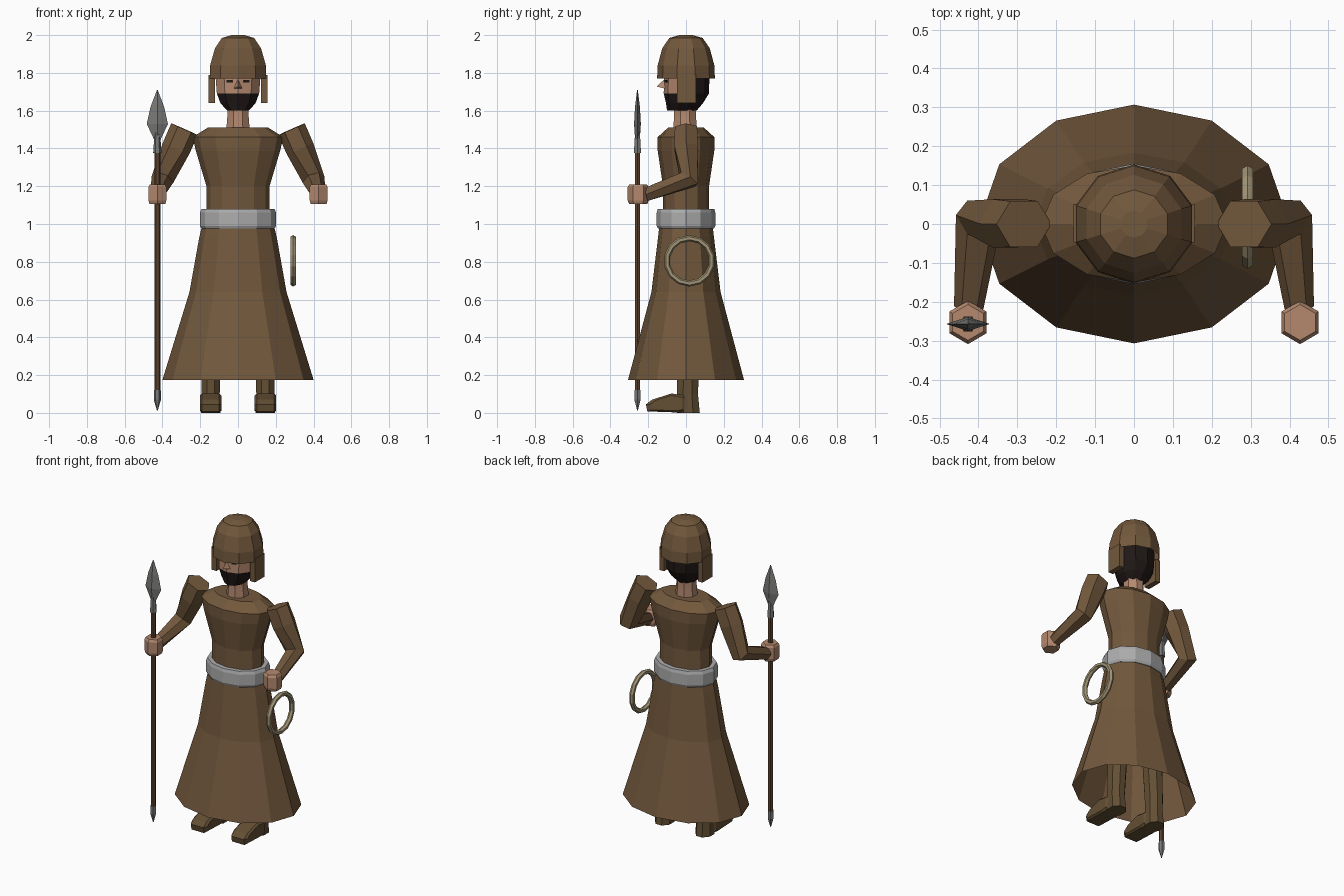
import bpy, bmesh, math
from mathutils import Vector

if "Cube" in bpy.data.objects:
    bpy.data.objects.remove(bpy.data.objects["Cube"])


def material(name, rgb):
    m = bpy.data.materials.new(name)
    m.diffuse_color = (*rgb, 1)
    m.use_nodes = True
    m.node_tree.nodes["Principled BSDF"].inputs["Base Color"].default_value = m.diffuse_color
    return m


BROWN = material("brown cloth", (0.17, 0.098, 0.046))
SHOE = material("dark brown leather", (0.125, 0.078, 0.034))
SKIN = material("skin", (0.46, 0.25, 0.158))
HAIR = material("dark hair", (0.014, 0.009, 0.008))
BELT = material("light grey belt", (0.42, 0.42, 0.42))
STEEL = material("grey steel", (0.19, 0.19, 0.185))
WOOD = material("shaft wood", (0.11, 0.057, 0.03))
ROPE = material("tan rope", (0.36, 0.30, 0.18))


def finish(name, bm, *mats):
    bmesh.ops.recalc_face_normals(bm, faces=bm.faces[:])
    me = bpy.data.meshes.new(name)
    bm.to_mesh(me)
    bm.free()
    for m in mats:
        me.materials.append(m)
    ob = bpy.data.objects.new(name, me)
    bpy.context.collection.objects.link(ob)
    return ob


def skin_rings(name, rings, mat, caps=(True, True)):
    """Bridge rings of points, optionally closing both ends."""
    bm = bmesh.new()
    vs = [[bm.verts.new(p) for p in r] for r in rings]
    n = len(vs[0])
    for a, b in zip(vs, vs[1:]):
        for i in range(n):
            j = (i + 1) % n
            bm.faces.new((a[i], a[j], b[j], b[i]))
    if caps[0]:
        bm.faces.new(vs[0][::-1])
    if caps[1]:
        bm.faces.new(vs[-1])
    return finish(name, bm, mat)


def loft(name, rings, mat, sides=12, phase=0, caps=(True, True)):
    """Stack of horizontal ellipses: (cx, cy, z, rx, ry)."""
    angles = [math.radians(phase) + math.tau * i / sides for i in range(sides)]
    return skin_rings(name, [[(cx + rx * math.cos(a), cy + ry * math.sin(a), z)
                              for a in angles] for cx, cy, z, rx, ry in rings], mat, caps)


def tube(name, path, radii, mat, sides=6):
    """Bent tube with elliptical rings, first radius lying near x."""
    pts = [Vector(p) for p in path]
    rings = []
    for k, p in enumerate(pts):
        t = Vector()
        if k > 0:
            t += (p - pts[k - 1]).normalized()
        if k < len(pts) - 1:
            t += (pts[k + 1] - p).normalized()
        t.normalize()
        u = Vector((1, 0, 0))
        u = (u - t * u.dot(t)).normalized()
        v = t.cross(u)
        ru, rv = radii[k]
        rings.append([p + u * ru * math.cos(math.tau * i / sides)
                      + v * rv * math.sin(math.tau * i / sides) for i in range(sides)])
    return skin_rings(name, rings, mat)


def box(name, centre, size, mat, turn=0):
    bpy.ops.mesh.primitive_cube_add(size=1, location=centre, rotation=(0, 0, turn))
    ob = bpy.context.object
    ob.name = name
    ob.scale = size
    ob.data.materials.append(mat)
    return ob


# Robe, open at the hem
loft("skirt", [(0, 0, 0.175, 0.40, 0.307), (0, 0, 0.64, 0.257, 0.183),
               (0, 0, 0.93, 0.205, 0.148), (0, 0, 1.0, 0.188, 0.14)], BROWN, caps=(False, True))
loft("torso", [(0, 0, 0.99, 0.168, 0.122), (0, 0, 1.2, 0.167, 0.122),
               (0, 0, 1.39, 0.224, 0.15), (0, 0, 1.46, 0.24, 0.15),
               (0, 0, 1.51, 0.16, 0.095)], BROWN)
loft("belt", [(0, 0, 0.975, 0.193, 0.148), (0, 0, 0.99, 0.202, 0.155),
              (0, 0, 1.06, 0.202, 0.155), (0, 0, 1.08, 0.193, 0.15)], BELT)

# Neck and head, coloured by height and facing
loft("neck", [(0, -0.005, 1.49, 0.068, 0.068), (0, -0.005, 1.57, 0.061, 0.063),
              (0, -0.005, 1.66, 0.06, 0.06)], SKIN, sides=8, phase=22.5)
head = loft("head", [(0, -0.022, 1.60, 0.06, 0.078), (0, -0.008, 1.64, 0.098, 0.098),
                     (0, 0.002, 1.692, 0.118, 0.12), (0, 0.004, 1.78, 0.125, 0.12),
                     (0, 0, 1.86, 0.11, 0.11)], SKIN, sides=10, phase=90)
head.data.materials.append(HAIR)
for f in head.data.polygons:
    f.material_index = 0 if f.center.z > 1.70 and f.center.y < -0.02 else 1

bm = bmesh.new()
n = [bm.verts.new(p) for p in ((0, -0.112, 1.768), (0, -0.156, 1.728),
                               (-0.026, -0.105, 1.715), (0.026, -0.105, 1.715))]
for tri in ((0, 1, 2), (0, 3, 1), (1, 3, 2), (0, 2, 3)):
    bm.faces.new([n[i] for i in tri])
finish("nose", bm, SKIN)

# Helmet
loft("helmet", [(0, 0, 1.77, 0.158, 0.153), (0, 0, 1.84, 0.155, 0.15),
                (0, 0, 1.93, 0.128, 0.126), (0, 0, 1.985, 0.09, 0.088),
                (0, 0, 2.0, 0.035, 0.035)], BROWN, sides=10, phase=90, caps=(False, True))

for s, side in ((-1, "right"), (1, "left")):
    box(side + "_eye", (s * 0.045, -0.105, 1.756), (0.03, 0.008, 0.012), HAIR, s * math.radians(18))
    box(side + "_cheek_guard", (s * 0.138, 0.002, 1.715), (0.034, 0.1, 0.15), BROWN)

    # Sleeved arm and closed hand
    tube(side + "_arm",
         [(s * 0.283, 0, 1.502), (s * 0.328, 0.002, 1.40), (s * 0.40, 0.012, 1.235),
          (s * 0.425, -0.215, 1.155)],
         [(0.077, 0.068), (0.076, 0.072), (0.061, 0.06), (0.038, 0.04)], BROWN)
    loft(side + "_hand", [(s * 0.427, -0.253, 1.105, 0.048, 0.048),
                          (s * 0.427, -0.253, 1.125, 0.055, 0.056),
                          (s * 0.427, -0.253, 1.195, 0.055, 0.056),
                          (s * 0.427, -0.253, 1.21, 0.046, 0.046)], SKIN, sides=6, phase=90)

    # Leg and shoe
    loft(side + "_leg", [(s * 0.145, 0.012, 0.0, 0.056, 0.066), (s * 0.145, 0.008, 0.1, 0.052, 0.06),
                         (s * 0.143, 0.01, 0.2, 0.054, 0.062), (s * 0.13, 0.01, 0.45, 0.06, 0.066),
                         (s * 0.11, 0.0, 0.95, 0.072, 0.08)], SHOE, sides=8, phase=22.5)
    profile = [(-0.212, 0.045), (-0.205, 0.008), (-0.04, 0.002), (0.0, 0.01),
               (0.0, 0.09), (-0.075, 0.103), (-0.18, 0.07)]
    mid = (-0.09, 0.05)
    rings = []
    for dx, k in ((-0.057, 0.8), (-0.045, 1), (0.045, 1), (0.057, 0.8)):
        rings.append([(s * 0.145 + dx, mid[0] + (y - mid[0]) * k, mid[1] + (z - mid[1]) * k)
                      for y, z in profile])
    skin_rings(side + "_shoe", rings, SHOE)

# Spear held in the right hand
SX, SY = -0.427, -0.257
loft("spear_shaft", [(SX, SY, 0.11, 0.016, 0.016), (SX, SY, 1.40, 0.016, 0.016)], WOOD, sides=6)
loft("spear_butt", [(SX, SY, 0.012, 0.002, 0.002), (SX, SY, 0.07, 0.019, 0.019),
                    (SX, SY, 0.12, 0.018, 0.018)], STEEL, sides=6)
loft("spear_socket", [(SX, SY, 1.375, 0.022, 0.022), (SX, SY, 1.45, 0.017, 0.017),
                      (SX, SY, 1.50, 0.012, 0.012)], STEEL, sides=6)
loft("spear_blade", [(SX, SY, 1.44, 0.014, 0.012), (SX, SY, 1.53, 0.056, 0.018),
                     (SX, SY, 1.62, 0.036, 0.013), (SX, SY, 1.71, 0.002, 0.002)], STEEL, sides=4)

# Coil of rope at the left hip
bpy.ops.mesh.primitive_torus_add(major_segments=14, minor_segments=6, major_radius=0.12,
                                 minor_radius=0.016, location=(0.292, 0.018, 0.805),
                                 rotation=(0, math.pi / 2, 0))
coil = bpy.context.object
coil.name = "rope_coil"
coil.data.materials.append(ROPE)
